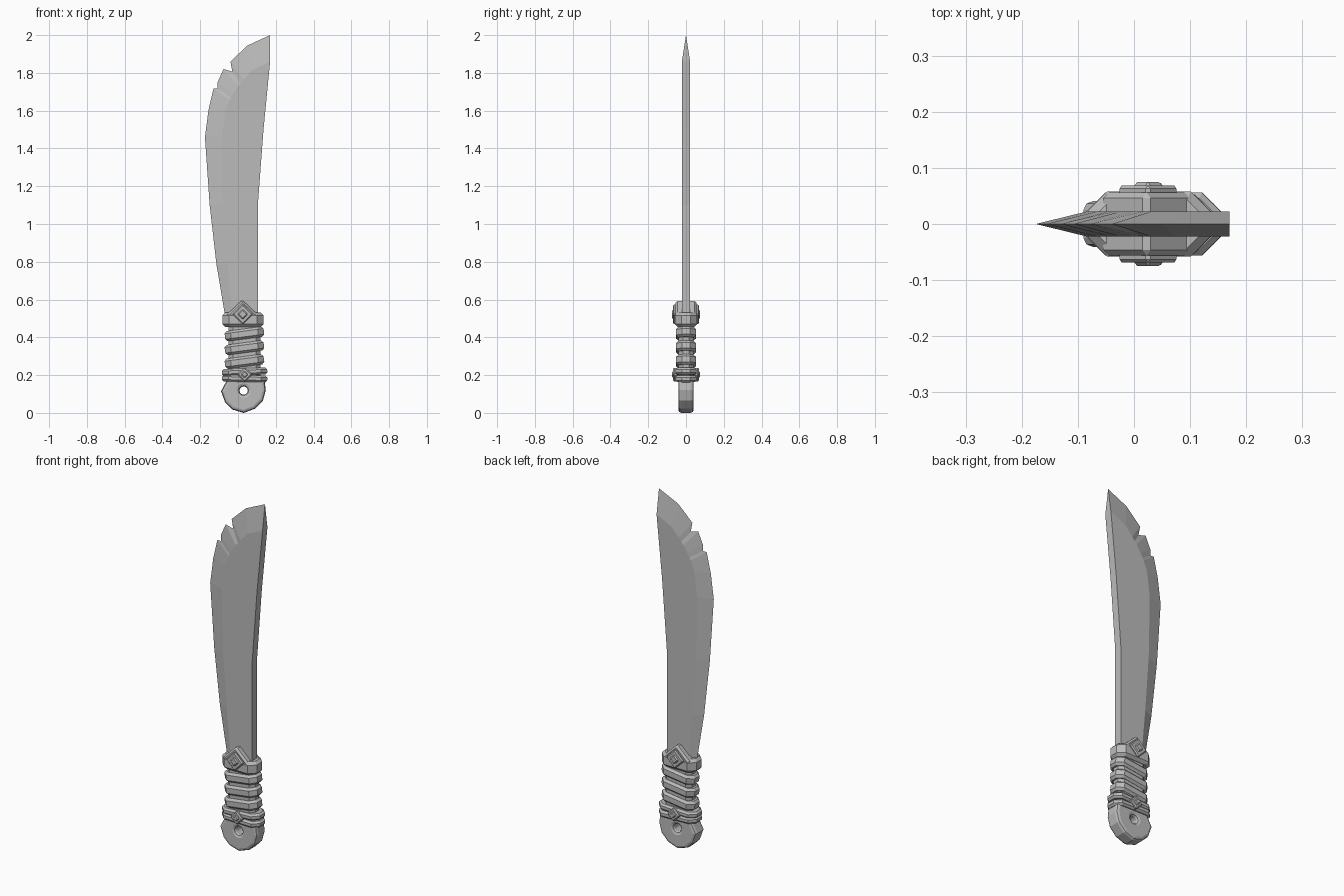
import bpy, bmesh, math
from mathutils import Matrix, Vector

if "Cube" in bpy.data.objects:
    bpy.data.objects.remove(bpy.data.objects["Cube"])

steel = bpy.data.materials.new("grey")
steel.use_nodes = True
colour = (0.5, 0.5, 0.5, 1)
steel.diffuse_color = colour
steel.node_tree.nodes["Principled BSDF"].inputs["Base Color"].default_value = colour

FRONT = Matrix.Rotation(math.pi / 2, 4, 'X')   # turns a flat outline upright


def finish(name, bm, bevel=0, segments=1):
    bmesh.ops.recalc_face_normals(bm, faces=bm.faces)
    mesh = bpy.data.meshes.new(name)
    bm.to_mesh(mesh)
    bm.free()
    mesh.materials.append(steel)
    ob = bpy.data.objects.new(name, mesh)
    bpy.context.collection.objects.link(ob)
    if bevel:
        mod = ob.modifiers.new("Bevel", 'BEVEL')
        mod.width, mod.segments = bevel, segments
        mod.limit_method, mod.angle_limit = 'ANGLE', math.radians(50)
    return ob


def prism(name, outline, half, matrix, bevel=0, segments=1):
    """Extrude an outline by half to each side of its plane."""
    bm = bmesh.new()
    face = bm.faces.new([bm.verts.new((x, y, -half)) for x, y in outline])
    ext = bmesh.ops.extrude_face_region(bm, geom=[face])
    bmesh.ops.translate(bm, vec=(0, 0, 2 * half),
                        verts=[v for v in ext["geom"] if isinstance(v, bmesh.types.BMVert)])
    bm.transform(matrix)
    return finish(name, bm, bevel, segments)


def band(name, x0, x1, hy, z, height, rise=0, bevel=0.012):
    """Long eight-sided ring around the grip, tilted towards the spine."""
    hx, c = (x1 - x0) / 2, hy * 0.6
    quarter = [(hx, hy - c), (hx - c, hy)]
    outline = quarter + [(-x, y) for x, y in reversed(quarter)]
    outline += [(-x, -y) for x, y in outline]
    tilt = Matrix.Translation(((x0 + x1) / 2, 0, z)) @ Matrix.Rotation(-rise, 4, 'Y')
    return prism(name, outline, height / 2, tilt, bevel)


def diamond(name, x, z, r, half, bevel):
    outline = [(x + r, z), (x, z + r), (x - r, z), (x, z - r)]
    return prism(name, outline, half, FRONT, bevel)


# Blade: cutting edge points paired with points on the bevel line
pairs = [(-.066, .5, -.03, .5), (-.114, .785, -.055, .785), (-.15, 1.1, -.078, 1.1),
         (-.175, 1.46, -.085, 1.46), (-.156, 1.605, -.067, 1.6), (-.13, 1.717, -.045, 1.655),
         (-.108, 1.717, -.037, 1.67), (-.108, 1.75, -.025, 1.69), (-.077, 1.82, 0, 1.73),
         (-.03, 1.807, .015, 1.745), (-.04, 1.86, .03, 1.765), (.05, 1.945, .075, 1.815),
         (.17, 2, .17, 1.86)]
spine = [(.135, 1.5), (.105, 1.1), (.105, .5)]
bm = bmesh.new()
edge = [bm.verts.new((p[0], 0, p[1])) for p in pairs]
sides = []
for y in (-.022, .022):
    inner = [bm.verts.new((p[2], y, p[3])) for p in pairs]
    back = [bm.verts.new((x, y, z)) for x, z in spine]
    bm.faces.new(inner + back)
    for i in range(len(pairs) - 1):
        bm.faces.new((edge[i], edge[i + 1], inner[i + 1], inner[i]))
    sides.append([inner[-1]] + back + [inner[0]])
for i in range(len(sides[0]) - 1):
    bm.faces.new((sides[0][i], sides[0][i + 1], sides[1][i + 1], sides[1][i]))
bm.faces.new((edge[-1], sides[0][0], sides[1][0]))
bm.faces.new((edge[0], sides[0][-1], sides[1][-1]))
finish("blade", bm)

# Grip core and its wrapped bands
band("grip_core", -.05, .12, .04, .32, .34)
for i, z in enumerate((.418, .345, .272)):
    band(f"grip_wrap_{i + 1}", -.07, .138, .053, z, .054, .13)

# Collar with a raised point on each side of the blade
band("collar", -.082, .136, .058, .493, .076, bevel=.015)
prism("collar_point", [(-.055, .47), (.1, .47), (.1, .525), (.0225, .598), (-.055, .525)],
      .056, FRONT, .01)
diamond("collar_diamond", .025, .522, .055, .069, .006)
diamond("collar_stud", .025, .522, .028, .075, .006)

# Double ring above the pommel
for i, z in enumerate((.218, .182)):
    band(f"pommel_ring_{i + 1}", -.085, .155, .056, z, .036, .04 - .06 * i, .01)
diamond("ring_diamond", .035, .203, .04, .068, .006)
diamond("ring_stud", .035, .203, .02, .073, .005)

# Rounded pommel with a lanyard hole
pommel = prism("pommel", [(-.055, .18), (-.09, .115), (-.068, .055), (-.03, .018), (.03, 0),
                          (.09, .022), (.132, .065), (.147, .12), (.14, .18)], .041, FRONT)
hole = prism("hole_cutter", [(.03 + .022 * math.cos(a * math.pi / 6),
                              .118 + .022 * math.sin(a * math.pi / 6)) for a in range(12)],
             .1, FRONT)
hole.hide_render = True
cut = pommel.modifiers.new("Hole", 'BOOLEAN')
cut.operation, cut.object, cut.solver = 'DIFFERENCE', hole, 'EXACT'
soft = pommel.modifiers.new("Bevel", 'BEVEL')
soft.width, soft.segments = .016, 2
soft.limit_method, soft.angle_limit = 'ANGLE', math.radians(50)

# Bake the hole and drop the cutter
bpy.context.view_layer.update()
baked = bpy.data.meshes.new_from_object(pommel.evaluated_get(bpy.context.evaluated_depsgraph_get()))
pommel.modifiers.clear()
pommel.data = baked
bpy.data.objects.remove(hole)
